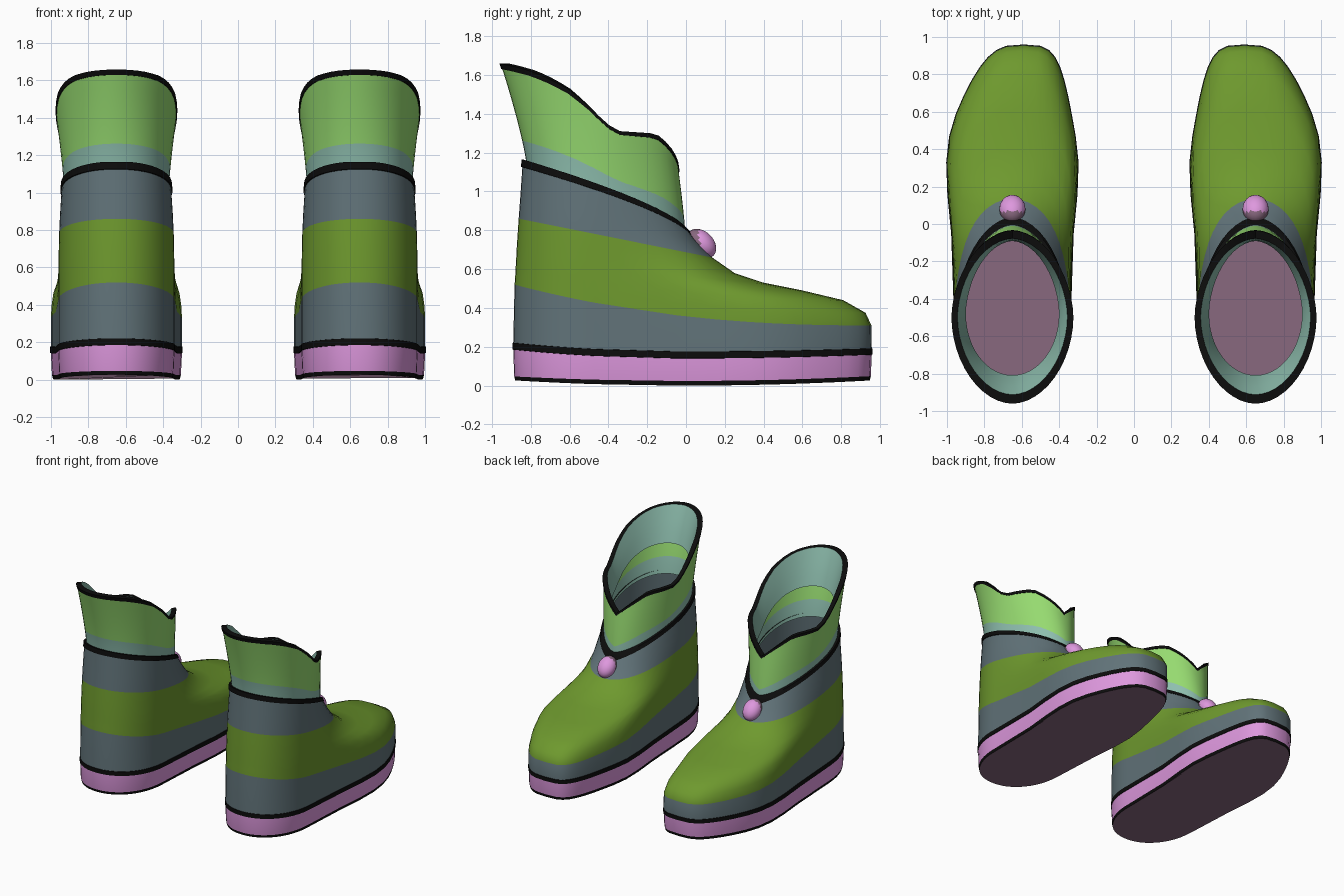
import bpy, bmesh, math
from mathutils import Matrix

if "Cube" in bpy.data.objects:
    bpy.data.objects.remove(bpy.data.objects["Cube"])

N = 48        # points per loop
CX = 0.65     # centre of each boot


def srgb(r, g, b):
    def f(c):
        c /= 255
        return c / 12.92 if c <= 0.04045 else ((c + 0.055) / 1.055) ** 2.4
    return (f(r), f(g), f(b), 1)


def material(name, *rgb):
    m = bpy.data.materials.new(name)
    m.diffuse_color = srgb(*rgb)
    m.use_nodes = True
    m.node_tree.nodes["Principled BSDF"].inputs["Base Color"].default_value = m.diffuse_color
    return m


MATS = [material("black trim", 12, 12, 12), material("pink", 222, 152, 222),
        material("slate grey", 97, 115, 121), material("olive green", 110, 153, 46),
        material("light green", 150, 218, 112), material("teal lining", 142, 190, 174),
        material("dusty pink", 136, 104, 127)]
BLACK, PINK, GREY, OLIVE, LIME, TEAL, DUSTY = range(7)


def spow(v, p):
    return math.copysign(abs(v) ** p, v)


def outline(yb, yf, w, nf, nb, out=0.0, yc=-0.47):
    """Egg-shaped plan loop: counterclockwise from the front tip."""
    pts = []
    yb, yf, w = yb - out, yf + out, w + out
    for i in range(N):
        a = 2 * math.pi * i / N
        c, s = math.cos(a), math.sin(a)
        n = nf if c > 0 else nb
        y = yc + (yf - yc if c > 0 else yc - yb) * spow(c, 2 / n)
        wide = w * (1 + 0.19 * math.exp(-((y - 0.38) / 0.38) ** 2))
        lean = -0.06 * max(0, (y - 0.5) / 0.46) ** 1.3
        pts.append((CX + lean - wide * spow(s, 2 / n), y))
    return pts


def finish(bm, name, angle=40):
    me = bpy.data.meshes.new(name)
    bm.to_mesh(me)
    bm.free()
    for m in MATS:
        me.materials.append(m)
    ob = bpy.data.objects.new(name, me)
    bpy.context.collection.objects.link(ob)
    bpy.ops.object.select_all(action='DESELECT')
    ob.select_set(True)
    bpy.context.view_layer.objects.active = ob
    bpy.ops.object.shade_smooth_by_angle(angle=math.radians(angle))
    ob.modifiers.new("other_boot", 'MIRROR').use_mirror_merge = False
    return ob


def loft(name, rings, bottom=None):
    """rings: list of (points, material of the band above)."""
    bm = bmesh.new()
    vs = [[bm.verts.new(p) for p in r] for r, _ in rings]
    for k in range(len(rings) - 1):
        for i in range(N):
            j = (i + 1) % N
            f = bm.faces.new((vs[k][i], vs[k][j], vs[k + 1][j], vs[k + 1][i]))
            f.material_index = rings[k][1]
    if bottom is not None:
        bm.faces.new(vs[0][::-1]).material_index = bottom
    return finish(bm, name)


# Boot body: sole bands first
def sole_ring(z, back, front, out):
    return [(x, y, z + (back if y < 0 else front) * (y / 0.9) ** 2)
            for x, y in outline(-0.89, 0.957, 0.31, 3.3, 2.1, out)]


rings = [(sole_ring(0.0, 0.028, 0.024, -0.010), BLACK),
         (sole_ring(0.024, 0.024, 0.022, -0.005), PINK),
         (sole_ring(0.140, 0.046, 0.017, 0.0), BLACK),
         (sole_ring(0.141, 0.046, 0.017, 0.003), BLACK),
         (sole_ring(0.175, 0.046, 0.014, 0.003), BLACK),
         (sole_ring(0.176, 0.046, 0.014, 0.0), GREY)]


# Upper: tilted loops sweeping from the toe back to the shaft opening
def upper_ring(yb, zb, yf, zf, w, n, q, out=0.0):
    pts = []
    for x, y in outline(yb, yf, w, n, 2.1, out):
        t = min(1, max(0, (y - yb) / (yf - yb)))
        pts.append((x, y, zb + (zf - zb) * (1 - (1 - t) ** q)))
    return pts


RIM = (-0.84, 1.165, 0.01, 0.80, 0.290, 1.75, 0.7)
for spec, mat in [((-0.883, 0.52, 0.955, 0.31, 0.310, 3.3, 2.3), OLIVE),
                  ((-0.880, 0.56, 0.925, 0.375, 0.310, 3.1, 2.1), OLIVE),
                  ((-0.878, 0.60, 0.81, 0.44, 0.310, 2.9, 1.9), OLIVE),
                  ((-0.875, 0.65, 0.60, 0.49, 0.310, 2.6, 1.7), OLIVE),
                  ((-0.872, 0.71, 0.40, 0.53, 0.309, 2.4, 1.4), OLIVE),
                  ((-0.868, 0.77, 0.25, 0.58, 0.308, 2.2, 1.2), OLIVE),
                  ((-0.862, 0.86, 0.135, 0.66, 0.306, 2.0, 1.0), GREY),
                  ((-0.853, 0.98, 0.075, 0.725, 0.301, 1.9, 0.85), GREY),
                  ((-0.843, 1.125, 0.03, 0.768, 0.293, 1.75, 0.7), BLACK),
                  ((-0.843, 1.126, 0.03, 0.769, 0.293, 1.75, 0.7, 0.007), BLACK),
                  (RIM + (0.007,), BLACK), (RIM + (-0.014,), BLACK)]:
    rings.append((upper_ring(*spec), mat))
loft("boot_body", rings, DUSTY)

# Cuff: flared collar with a scalloped, V-notched rim and a lining
RIM_Z = [(-0.96, 1.66), (-0.9, 1.648), (-0.8, 1.622), (-0.7, 1.58), (-0.6, 1.525),
         (-0.5, 1.44), (-0.42, 1.36), (-0.36, 1.312), (-0.18, 1.30)]


def rim_z(x, y):
    if y > -0.18:   # straight-sided V at the front
        return 1.12 + 0.18 * min(1, abs(x - CX) / 0.205)
    for (y0, z0), (y1, z1) in zip(RIM_Z, RIM_Z[1:]):
        if y <= y1:
            return z0 + (z1 - z0) * (y - y0) / (y1 - y0)
    return RIM_Z[-1][1]


LOW = upper_ring(-0.82, 1.13, -0.003, 0.775, 0.28, 1.75, 0.7)
TOP = [(x, y, rim_z(x, y)) for x, y in outline(-0.955, -0.04, 0.322, 1.8, 1.9, yc=-0.5)]


def cuff_ring(t, out=0.0):
    e = t ** 1.25
    pts = []
    for (x0, y0, z0), (x1, y1, z1) in zip(LOW, TOP):
        x, y = x0 + (x1 - x0) * e, y0 + (y1 - y0) * e
        k = 1 + out / 0.34
        pts.append((CX + (x - CX) * k, -0.47 + (y + 0.47) * k, z0 + (z1 - z0) * t))
    return pts


loft("cuff", [(cuff_ring(0.0), TEAL), (cuff_ring(0.12), TEAL), (cuff_ring(0.25), LIME),
              (cuff_ring(0.45), LIME), (cuff_ring(0.65), LIME), (cuff_ring(0.82), LIME),
              (cuff_ring(0.945), BLACK), (cuff_ring(0.946, 0.004), BLACK),
              (cuff_ring(1.0, 0.004), BLACK), (cuff_ring(1.0, -0.03), TEAL),
              (cuff_ring(0.8, -0.042), TEAL), (cuff_ring(0.62, -0.05), TEAL),
              (cuff_ring(0.48, -0.055), TEAL)])

# Pompom button at the front of the ankle, duller on the side against the boot
bm = bmesh.new()
place = (Matrix.Translation((CX, 0.08, 0.732)) @ Matrix.Rotation(math.radians(-45), 4, 'X')
         @ Matrix.Diagonal((0.07, 0.088, 0.062, 1)))
bmesh.ops.create_uvsphere(bm, u_segments=20, v_segments=12, radius=1, matrix=place)
for f in bm.faces:
    f.material_index = DUSTY if f.calc_center_median().y < 0.07 else PINK
finish(bm, "pompom", 60)
